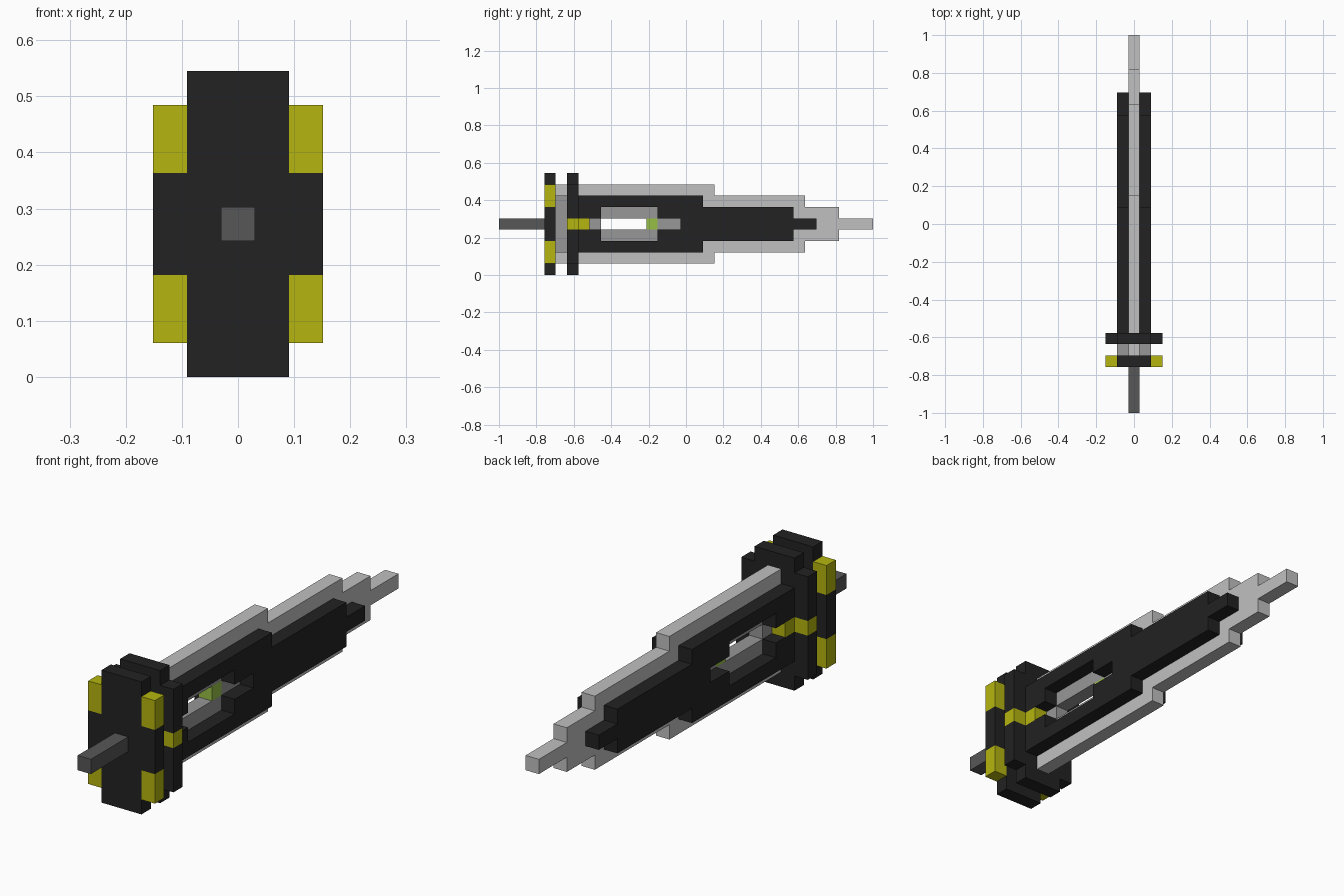
import bpy, bmesh

if "Cube" in bpy.data.objects:
    bpy.data.objects.remove(bpy.data.objects["Cube"])

U = 2 / 33          # one block
MID = 4.5           # centre height in blocks


def material(name, r, g, b):
    m = bpy.data.materials.new(name)
    m.use_nodes = True
    m.diffuse_color = (r, g, b, 1)
    m.node_tree.nodes["Principled BSDF"].inputs["Base Color"].default_value = (r, g, b, 1)
    return m


black = material("black", 0.016, 0.016, 0.016)
silver = material("light grey", 0.53, 0.53, 0.53)
grey = material("mid grey", 0.31, 0.31, 0.31)
iron = material("dark grey", 0.095, 0.095, 0.095)
yellow = material("yellow", 0.46, 0.46, 0.005)
green = material("green", 0.31, 0.52, 0.06)


def stepped(name, steps, x0, x1, mat=None):
    """Extrude a stepped outline, symmetric about MID, across x; steps are (y0, y1, half height)."""
    top = []
    for y0, y1, h in steps:
        top += [(y0, h), (y1, h)]
    outline = top + [(y, -h) for y, h in reversed(top)]
    bm = bmesh.new()
    face = bm.faces.new([bm.verts.new((x0 * U, y * U - 1, (MID + z) * U)) for y, z in outline])
    out = bmesh.ops.extrude_face_region(bm, geom=[face])
    verts = [v for v in out["geom"] if isinstance(v, bmesh.types.BMVert)]
    bmesh.ops.translate(bm, verts=verts, vec=((x1 - x0) * U, 0, 0))
    bmesh.ops.recalc_face_normals(bm, faces=bm.faces)
    mesh = bpy.data.meshes.new(name)
    bm.to_mesh(mesh)
    bm.free()
    ob = bpy.data.objects.new(name, mesh)
    bpy.context.scene.collection.objects.link(ob)
    if mat:
        mesh.materials.append(mat)
    return ob


def block(name, x0, x1, y0, y1, z0, z1, mat):
    ob = stepped(name, [(y0, y1, (z1 - z0) / 2)], x0, x1, mat)
    ob.location.z = ((z0 + z1) / 2 - MID) * U
    return ob


def cut(ob, steps):
    """Cut a stepped opening right through the part."""
    cutter = stepped("cutter", steps, -4, 4)
    mod = ob.modifiers.new("opening", "BOOLEAN")
    mod.operation, mod.solver, mod.object = "DIFFERENCE", "EXACT", cutter
    bpy.context.view_layer.update()
    mesh = bpy.data.meshes.new_from_object(ob.evaluated_get(bpy.context.evaluated_depsgraph_get()))
    ob.modifiers.clear()
    ob.data = mesh
    bpy.data.objects.remove(cutter)


# Central blade with a window lined in mid grey
window = [(8, 9, .5), (9, 14, 1.5), (14, 16, .5)]
blade = stepped("blade", [(5, 19, 3.5), (19, 27, 2.5), (27, 30, 1.5), (30, 33, .5)], -.5, .5, silver)
cut(blade, window)
lining = stepped("window_lining", window, -.5, .5, grey)
cut(lining, [(9, 14, .5)])
block("green_gem", -.5, .5, 13, 14, 4, 5, green)

# Rod at the front and the centres of both cross plates
block("front_rod", -.5, .5, 0, 4, 4, 5, iron)
block("front_plate", -1.5, 1.5, 4, 5, 0, 9, black)
block("guard_plate", -1.5, 1.5, 6, 7, 0, 9, black)

for side, s in (("left", 1), ("right", -1)):
    def pair(name, a, b, *rest):
        return block(f"{side}_{name}", *sorted((s * a, s * b)), *rest)

    # Dark cheek beside the blade
    cheek = stepped(f"{side}_cheek", [(7, 18, 2.5), (18, 26, 1.5), (26, 28, .5)],
                    *sorted((s * .5, s * 1.5)), black)
    cut(cheek, [(6.5, 9, .5)] + window[1:])
    pair("cheek_inlay", .5, 1.5, 7, 8, 4, 5, yellow)
    pair("spacer", .5, 1.5, 5, 6, 2, 7, grey)

    # Front plate wing with yellow ends
    pair("front_wing", 1.5, 2.5, 4, 5, 3, 6, black)
    pair("lower_accent", 1.5, 2.5, 4, 5, 1, 3, yellow)
    pair("upper_accent", 1.5, 2.5, 4, 5, 6, 8, yellow)

    # Guard wing with a yellow band
    pair("guard_wing_lower", 1.5, 2.5, 6, 7, 1, 4, black)
    pair("guard_wing_upper", 1.5, 2.5, 6, 7, 5, 8, black)
    pair("guard_inlay", 1.5, 2.5, 6, 7, 4, 5, yellow)
